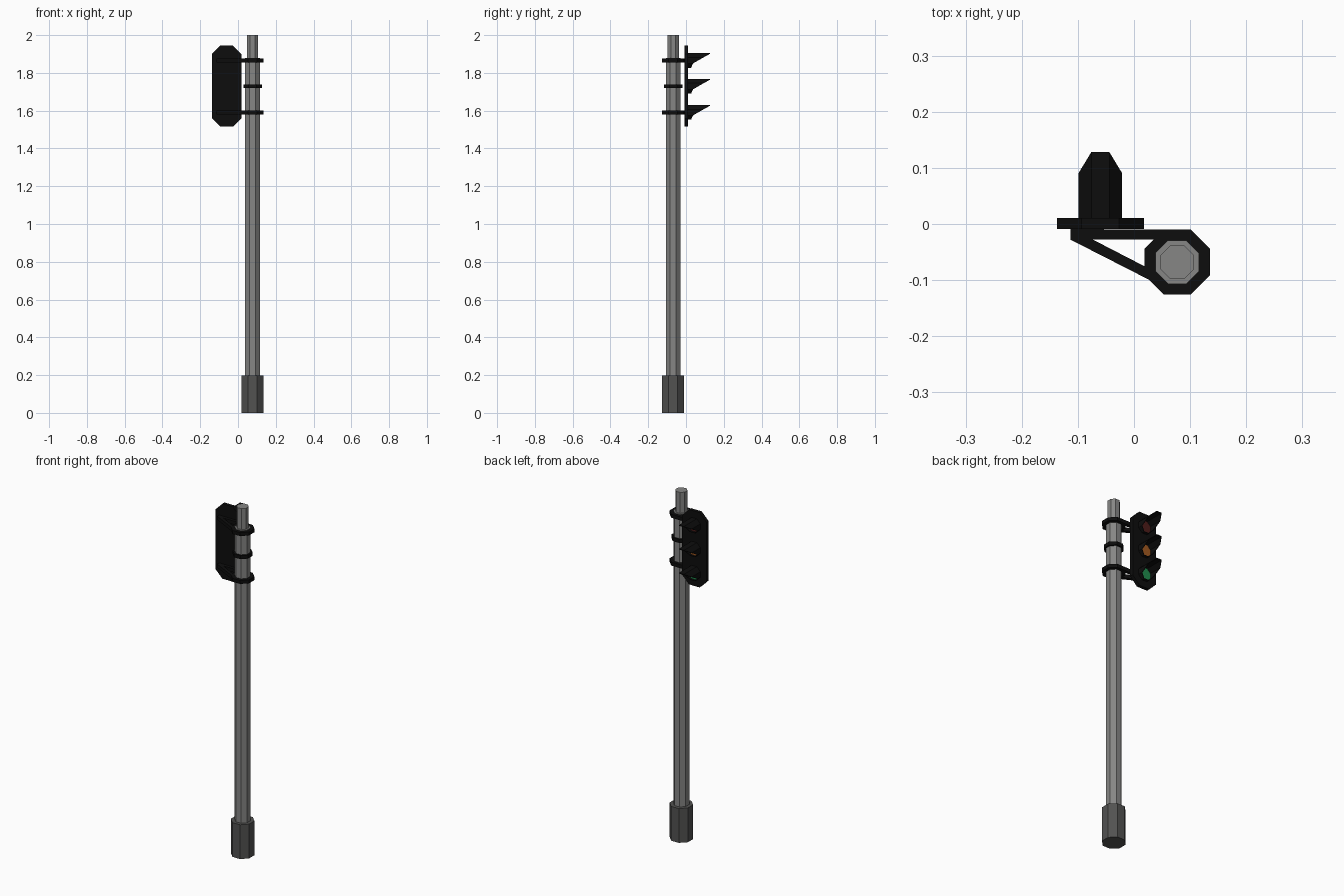
import bpy, bmesh, math

if "Cube" in bpy.data.objects:
    bpy.data.objects.remove(bpy.data.objects["Cube"])


def mat(name, rgb):
    m = bpy.data.materials.new(name)
    m.diffuse_color = (*rgb, 1)
    m.use_nodes = True
    m.node_tree.nodes["Principled BSDF"].inputs["Base Color"].default_value = m.diffuse_color
    return m


BLACK = mat("black", (0.004, 0.004, 0.004))
STEEL = mat("pole_grey", (0.24, 0.24, 0.235))
FOOT = mat("dark_grey", (0.085, 0.085, 0.083))
RED = mat("dim_red", (0.075, 0.012, 0.01))
AMBER = mat("amber", (0.36, 0.1, 0.015))
GREEN = mat("green", (0.015, 0.26, 0.075))

PX, PY = 0.077, -0.068      # pole axis
LX = -0.06                  # lamp axis
LAMPS = (1.866, 1.729, 1.591)
T = math.tan(math.pi / 8)


def finish(name, bm, material):
    bmesh.ops.recalc_face_normals(bm, faces=bm.faces)
    me = bpy.data.meshes.new(name)
    bm.to_mesh(me)
    bm.free()
    me.materials.append(material)
    ob = bpy.data.objects.new(name, me)
    bpy.context.collection.objects.link(ob)


def octagon(h, cx=0, cy=0):
    """Octagon with flats on the axes, h from centre to flat."""
    r = h / math.cos(math.pi / 8)
    return [(cx + r * math.cos(math.pi / 8 + i * math.pi / 4),
             cy + r * math.sin(math.pi / 8 + i * math.pi / 4)) for i in range(8)]


def prism(name, pts, lo, hi, material, axis="z"):
    """Extrude a profile along z, or an (x, z) profile along y."""
    bm = bmesh.new()
    rows = []
    for d in (lo, hi):
        rows.append([bm.verts.new((a, b, d) if axis == "z" else (a, d, b))
                     for a, b in pts])
    bm.faces.new(rows[0])
    bm.faces.new(rows[1])
    n = len(pts)
    for i in range(n):
        j = (i + 1) % n
        bm.faces.new((rows[0][i], rows[0][j], rows[1][j], rows[1][i]))
    finish(name, bm, material)


def bridge_loops(name, loops, material):
    """Closed skin through a cyclic series of eight-sided loops."""
    bm = bmesh.new()
    rows = [[bm.verts.new(p) for p in loop] for loop in loops]
    for k in range(len(rows)):
        a, b = rows[k], rows[(k + 1) % len(rows)]
        for i in range(8):
            j = (i + 1) % 8
            bm.faces.new((a[i], a[j], b[j], b[i]))
    finish(name, bm, material)


# Pole sections
prism("pole_foot", octagon(0.058, PX, PY), 0, 0.197, FOOT)
prism("pole", octagon(0.039, PX, PY), 0.197, 1.88, STEEL)
prism("pole_top", octagon(0.030, PX, PY), 1.88, 2.0, STEEL)

# Clamp rings, with a two-strut bracket on the outer pair
for i, (z, h) in enumerate(zip((1.866, 1.729, 1.591), (0.058, 0.049, 0.058))):
    lo, hi = z - 0.01, z + 0.01
    out, inn = octagon(h, PX, PY), octagon(0.038, PX, PY)
    bridge_loops(f"clamp_ring_{i}", [[(x, y, d) for x, y in o] for o, d in
                 ((out, lo), (out, hi), (inn, hi), (inn, lo))], BLACK)
    if i != 1:
        prism(f"bracket_bar_{i}", [(-0.113, -0.009), (0.053, -0.010),
              (0.035, -0.028), (-0.113, -0.028)], lo, hi, BLACK)
        prism(f"bracket_brace_{i}", [(-0.113, -0.028), (-0.073, -0.028),
              (0.02, -0.076), (0.028, -0.10)], lo, hi, BLACK)

# Signal backplate with clipped corners
w, zt, zb, c = 0.0775, 1.945, 1.515, 0.044
prism("backplate", [(LX - w, zb + c), (LX - w + c, zb), (LX + w - c, zb),
      (LX + w, zb + c), (LX + w, zt - c), (LX + w - c, zt),
      (LX - w + c, zt), (LX - w, zt - c)], -0.009, 0.011, BLACK, "y")


def rim_depth(dz):
    return max(0.027, 0.128 - (0.039 - dz) * 1.65)


# Lamps and slanted hoods
for name, z, m in zip(("stop", "caution", "go"), LAMPS, (RED, AMBER, GREEN)):
    prism(name + "_lamp", octagon(0.035, LX, z), 0.010, 0.016, m, "y")
    out, inn = octagon(0.039), octagon(0.0355)
    depth = [rim_depth(b) for a, b in out]
    back = [0.010] * 8
    bridge_loops(name + "_hood", [[(LX + a, y, z + b) for (a, b), y in zip(o, d)]
                 for o, d in ((out, back), (out, depth), (inn, depth), (inn, back))],
                 BLACK)
